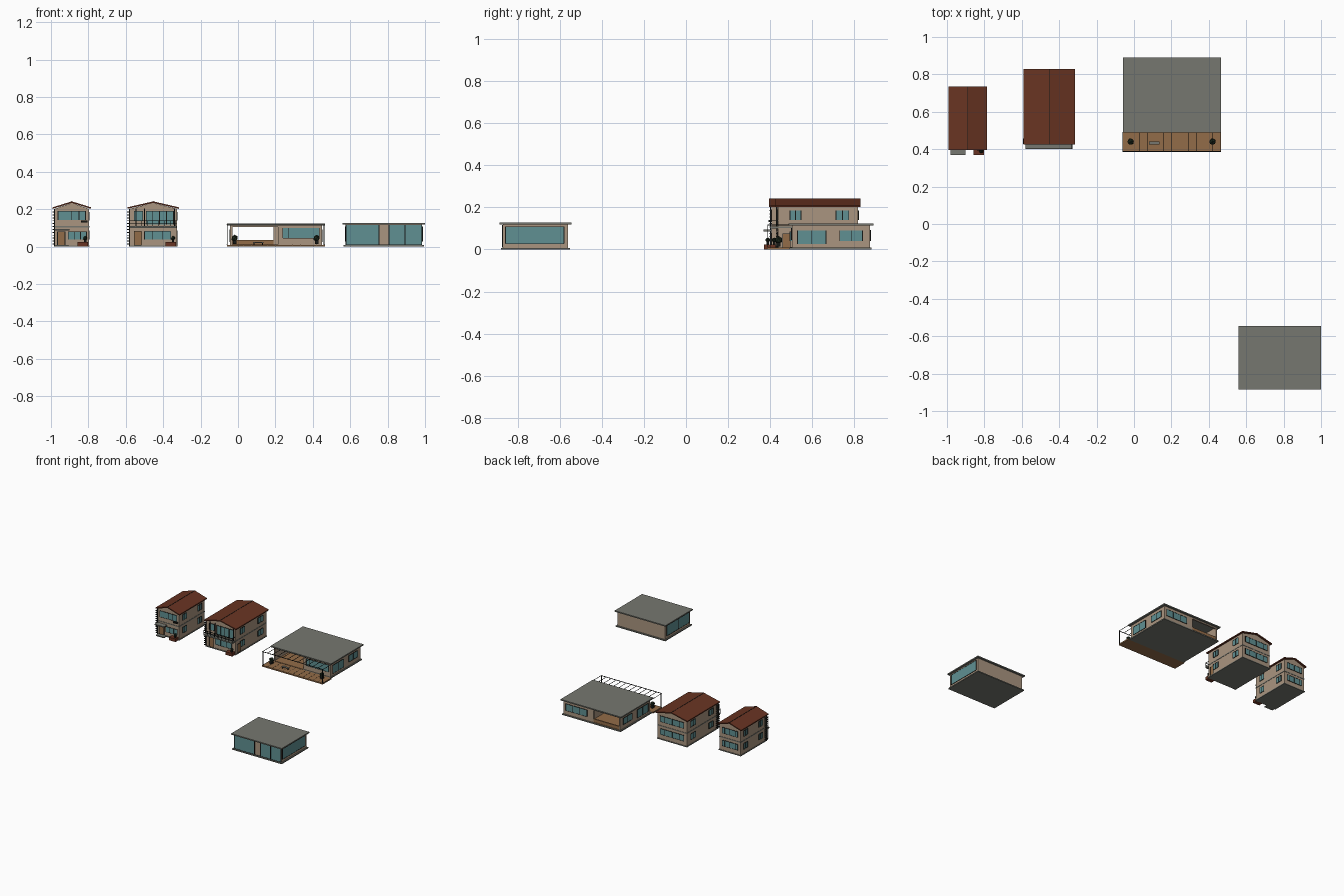
import bpy, bmesh
from mathutils import Matrix

if "Cube" in bpy.data.objects:
    bpy.data.objects.remove(bpy.data.objects["Cube"])


def material(name, r, g, b):
    m = bpy.data.materials.new(name)
    m.use_nodes = True
    m.diffuse_color = (r, g, b, 1)
    m.node_tree.nodes["Principled BSDF"].inputs["Base Color"].default_value = (r, g, b, 1)
    return m


TAN = material("tan plaster", .40, .30, .215)
GREY = material("grey concrete", .18, .185, .16)
RED = material("red brown roof", .14, .034, .016)
GLASS = material("teal glass", .115, .28, .29)
WOOD = material("warm wood", .29, .15, .065)
BLACK = material("black metal", .008, .009, .008)
LEAF = material("dark leaf", .012, .022, .012)


def finish(name, bm, mat):
    bmesh.ops.recalc_face_normals(bm, faces=bm.faces)
    me = bpy.data.meshes.new(name)
    bm.to_mesh(me)
    bm.free()
    me.materials.append(mat)
    ob = bpy.data.objects.new(name, me)
    bpy.context.collection.objects.link(ob)
    return ob


def boxes(name, mat, *spans):
    """Each span is (x0, x1, y0, y1, z0, z1)."""
    bm = bmesh.new()
    for x0, x1, y0, y1, z0, z1 in spans:
        mtx = Matrix.Translation(((x0 + x1) / 2, (y0 + y1) / 2, (z0 + z1) / 2))
        mtx = mtx @ Matrix.Diagonal((abs(x1 - x0), abs(y1 - y0), abs(z1 - z0), 1))
        bmesh.ops.create_cube(bm, size=1, matrix=mtx)
    return finish(name, bm, mat)


def prism(name, mat, profile, y0, y1):
    """Extrude an x-z outline along y."""
    bm = bmesh.new()
    f = bm.faces.new([bm.verts.new((x, y0, z)) for x, z in profile])
    new = bmesh.ops.extrude_face_region(bm, geom=[f])["geom"]
    bmesh.ops.translate(bm, vec=(0, y1 - y0, 0),
                        verts=[v for v in new if isinstance(v, bmesh.types.BMVert)])
    return finish(name, bm, mat)


def window(name, side, wall, a0, a1, z0, z1, bars=(), mat=GLASS):
    """Thin pane on a wall facing the given side, with a frame and upright bars."""
    s = 1 if side in ("left", "back") else -1

    def span(p0, p1, q0, q1, depth):
        d = sorted((wall - s * .002, wall + s * depth))
        return (*d, p0, p1, q0, q1) if side in ("left", "right") else (p0, p1, *d, q0, q1)

    t = .0018
    boxes(name, mat, span(a0, a1, z0, z1, .002))
    frame = [span(a - t, a + t, z0, z1, .0035) for a in (a0, a1, *bars)]
    frame += [span(a0, a1, z - t / 2, z + t / 2, .0035) for z in (z0, z1)]
    boxes(name + "_frame", BLACK, *frame)


def plant(name, x, y, z, r):
    bm = bmesh.new()
    bmesh.ops.create_icosphere(bm, subdivisions=1, radius=r, matrix=Matrix.Translation((x, y, z)))
    finish(name + "_leaves", bm, LEAF)
    boxes(name + "_pot", BLACK, (x - r / 2, x + r / 2, y - r / 2, y + r / 2, z - .03, z - r / 2))


def house(tag, x0, x1, y0, y1):
    """Two-storey gabled house; x and y limits are those of the roof."""
    mid = (x0 + x1) / 2
    wx0, wx1, wy0, wy1 = x0 + .012, x1 - .012, y0 + .012, y1 - .012
    low, top = .202, .242
    prism(tag + "_walls", TAN, [(wx0, .006), (wx1, .006), (wx1, low), (mid, top - .008),
                                (wx0, low)], wy0, wy1)
    prism(tag + "_roof", RED, [(x0, low), (mid, top - .008), (x1, low),
                               (x1, low + .008), (mid, top), (x0, low + .008)], y0, y1)
    boxes(tag + "_ridge_cap", BLACK, (mid - .002, mid + .002, y0, y1, top - .002, top + .001))
    boxes(tag + "_base", GREY, (wx0 - .004, wx1 + .004, wy0 - .004, wy1 + .004, 0, .007))
    boxes(tag + "_floor_band", GREY, (wx0 - .002, wx1 + .002, wy0 - .002, wy1 + .002, .103, .11))
    length = y1 - y0
    for level, z in (("lower", .04), ("upper", .14)):
        w = wx1 - wx0
        window(f"{tag}_{level}_back_window", "back", wy1, wx0 + .025, wx1 - .025, z, z + .045,
               [wx0 + w * k / 4 for k in (1, 2, 3)])
        for side, wall in (("left", wx1), ("right", wx0)):
            for k, start, wide in ((1, .17, .13), (2, .71, .15)):
                a, b = y0 + start * length, y0 + (start + wide) * length
                window(f"{tag}_{level}_{side}_window_{k}", side, wall, a, b, z, z + .045,
                       [(a + b) / 2])
    # Louvre screen on the front corner
    boxes(tag + "_louvres", BLACK, *[(x0 - .001, x0 + .014, y0 + .002, y0 + .032, .012 + i * .0155,
                                      .017 + i * .0155) for i in range(12)])
    boxes(tag + "_louvre_post", BLACK, (x0 + .009, x0 + .014, y0 + .004, y0 + .009, 0, low))
    # Brick planter with shrub
    px = x1 - .044
    boxes(tag + "_planter", RED, (px - .028, px + .028, y0 - .025, y0 + .012, 0, .024))
    plant(tag + "_shrub", px + .012, y0 - .006, .045, .012)
    return wy0


# Small house
f = house("small_house", -.992, -.785, .395, .735)
window("small_house_front_door", "front", f, -.965, -.925, .008, .08, mat=WOOD)
window("small_house_front_window", "front", f, -.908, -.81, .038, .08, [-.875, -.842])
window("small_house_upper_window", "front", f, -.962, -.815, .142, .19, [-.888, -.85])
boxes("small_house_porch_roof", GREY, (-.982, -.9, .368, f, .086, .094))
boxes("small_house_porch_step", GREY, (-.975, -.905, .375, f, 0, .008))
boxes("small_house_window_box", BLACK, (-.84, -.805, f - .014, f, .13, .14))

# Large house with balcony
f = house("large_house", -.592, -.315, .425, .83)
window("large_house_front_window", "front", f, -.5, -.36, .038, .082, [-.455, -.405])
window("large_house_front_door", "front", f, -.555, -.515, .008, .082, mat=WOOD)
window("large_house_upper_window", "front", f, -.49, -.345, .118, .19, [-.455, -.42, -.382])
window("large_house_balcony_window", "front", f, -.555, -.51, .14, .19)
window("large_house_side_door", "left", -.327, .46, .495, .008, .075, mat=WOOD)
boxes("balcony_floor", GREY, (-.58, -.33, .4, f, .1, .11))
rail = [(-.58, -.33, .401, .404, z, z + .003) for z in (.122, .138)]
rail += [(x - .0015, x + .0015, .401, .404, .11, .141) for x in
         [-.578 + i * .0307 for i in range(9)]]
rail += [(x - .0015, x + .0015, .401, f, .138, .141) for x in (-.5785, -.3315)]
boxes("balcony_railing", BLACK, *rail)
boxes("balcony_posts", BLACK, *[(x - .003, x + .003, .428, .434, .1, .204) for x in (-.545, -.5, -.34)])

# Pavilion: closed room on one side, open lounge on the other
boxes("pavilion_base", GREY, (-.05, .456, .492, .882, 0, .009))
boxes("pavilion_roof", GREY, (-.06, .465, .488, .89, .114, .123))
boxes("pavilion_walls", TAN,
      (.215, .448, .503, .875, .009, .114),
      (-.042, -.03, .503, .875, .009, .114),
      (-.03, .215, .863, .875, .104, .114),
      (.19, .215, .863, .875, .009, .114))
boxes("lounge_floor", WOOD, (-.03, .215, .495, .875, .009, .012))
boxes("lounge_back_screen", WOOD, (-.03, .19, .863, .873, .012, .036))
boxes("lounge_front_beam", TAN, (-.042, .215, .503, .513, .104, .114))
window("pavilion_front_window", "front", .503, .24, .435, .045, .1, [.272])
window("pavilion_back_window", "back", .875, .245, .43, .04, .092, [.307, .368])
for side, wall in (("left", .448), ("right", -.042)):
    window(f"pavilion_{side}_window_1", side, wall, .53, .665, .026, .09, [.597])
    window(f"pavilion_{side}_window_2", side, wall, .73, .838, .04, .09, [.785])

# Plank deck and pergola
boxes("deck", WOOD, (-.06, .465, .385, .492, 0, .01))
joints = [-.06 + i * .0437 for i in range(13)]
boxes("deck_joints", BLACK, *[(x - .0008, x + .0008, .385, .492, .009, .0105) for x in joints])
boxes("pergola_rods", BLACK, *[(x - .001, x + .001, .387, .492, .115, .118) for x in joints],
      (-.06, .465, .386, .389, .115, .119))
boxes("pergola_posts", BLACK, *[(x - .002, x + .002, .386, .39, .01, .116) for x in (-.055, .46)])
boxes("bench_top", GREY, (.08, .137, .424, .442, .02, .024))
boxes("bench_legs", BLACK, *[(x - .002, x + .002, .426, .44, .01, .02) for x in (.086, .131)])
for i, x in enumerate((-.018, .42)):
    plant(f"deck_shrub_{i + 1}", x, .44, .045, .019)

# Glass studio
boxes("studio_base", GREY, (.565, .995, -.88, -.55, 0, .008))
boxes("studio_walls", TAN, (.575, .985, -.87, -.56, .008, .118))
boxes("studio_roof", GREY, (.56, 1, -.885, -.545, .118, .127))
window("studio_front_glass", "front", -.87, .577, .752, .01, .116)
window("studio_front_glass_left", "front", -.87, .808, .983, .01, .116, [.893])
window("studio_door", "front", -.87, .755, .806, .01, .116, mat=TAN)
window("studio_left_glass", "left", .985, -.858, -.58, .028, .108)
window("studio_right_glass", "right", .575, -.858, -.58, .028, .108, [-.72])
